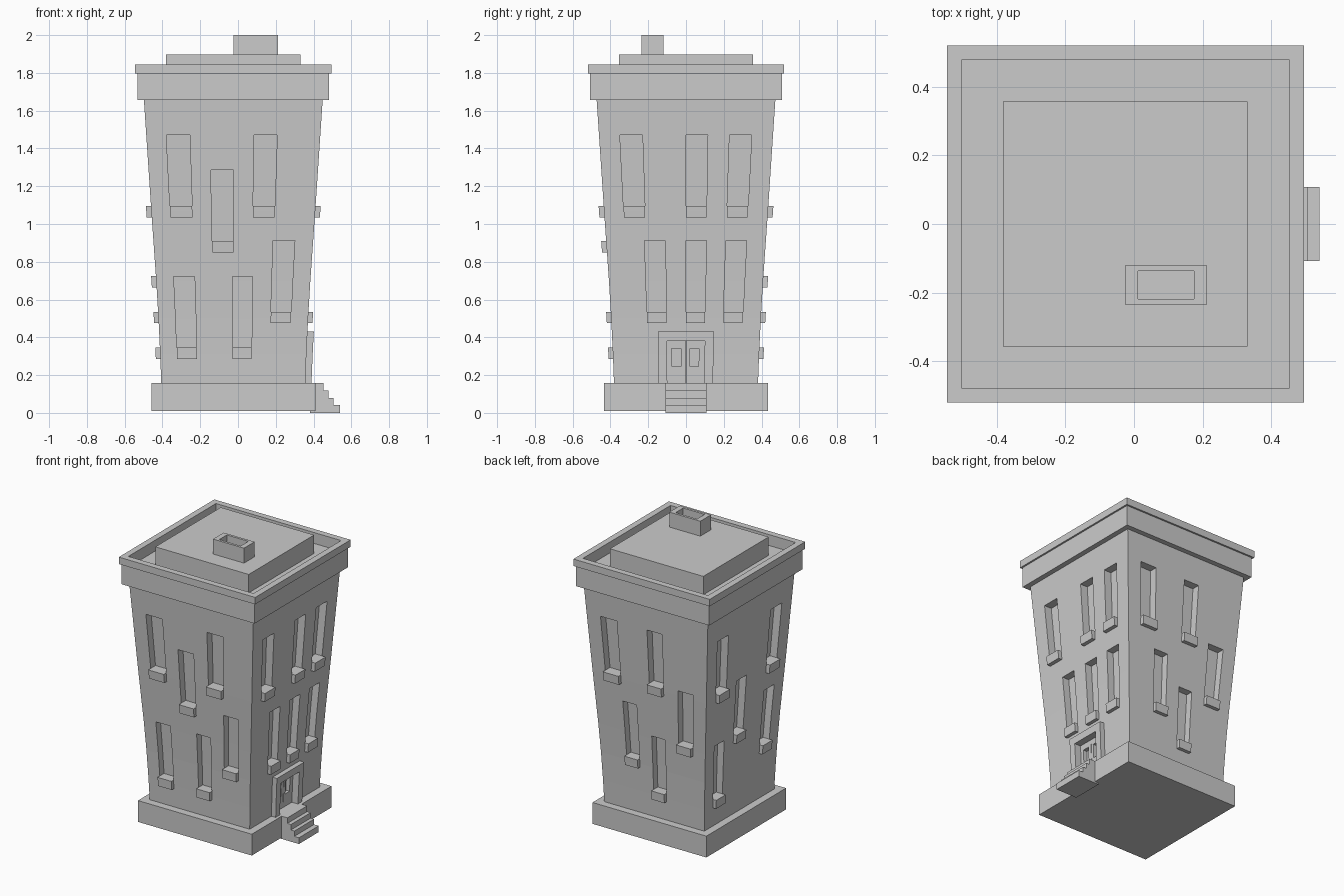
import bpy, bmesh
from mathutils import Matrix, Vector
from math import pi

if "Cube" in bpy.data.objects:
    bpy.data.objects.remove(bpy.data.objects["Cube"])

CX = -0.025          # building axis
R = 0.42             # reference half width of the walls before tapering
PROFILE = [(0.15, .381), (.31, .387), (.5, .396), (.7, .408), (1.07, .434), (1.70, .476)]


def half_width(z):
    for (z0, h0), (z1, h1) in zip(PROFILE, PROFILE[1:]):
        if z <= z1:
            break
    return h0 + (h1 - h0) * (z - z0) / (z1 - z0)


def add_object(name, bm):
    bmesh.ops.recalc_face_normals(bm, faces=bm.faces)
    me = bpy.data.meshes.new(name)
    bm.to_mesh(me)
    bm.free()
    ob = bpy.data.objects.new(name, me)
    bpy.context.collection.objects.link(ob)
    return ob


def boxes_bmesh(boxes):
    """Each box: (side, u0, u1, d0, d1, z0, z1); u runs along the wall, d out of it."""
    bm = bmesh.new()
    for side, u0, u1, d0, d1, z0, z1 in boxes:
        lo = Vector((u0 * R, -(R + d1), z0))
        hi = Vector((u1 * R, -(R + d0), z1))
        size = hi - lo
        m = (Matrix.Rotation(side * pi / 2, 4, 'Z') @ Matrix.Translation((lo + hi) / 2)
             @ Matrix.Diagonal((*size, 1)))
        bmesh.ops.create_cube(bm, size=1, matrix=m)
    return bm


def tapered(name, boxes, cuts=()):
    """Boxes minus cuts, flared outward along the wall profile."""
    ob = add_object(name, boxes_bmesh(boxes))
    if cuts:
        cutter = add_object("cutter", boxes_bmesh(cuts))
        cutter.hide_render = True
        mod = ob.modifiers.new("cut", 'BOOLEAN')
        mod.operation, mod.solver, mod.object = 'DIFFERENCE', 'EXACT', cutter
        dg = bpy.context.evaluated_depsgraph_get()
        me = bpy.data.meshes.new_from_object(ob.evaluated_get(dg))
        ob.modifiers.clear()
        ob.data = me
        bpy.data.objects.remove(cutter)
    bm = bmesh.new()
    bm.from_mesh(ob.data)
    for z, _ in PROFILE[1:-1]:
        bmesh.ops.bisect_plane(bm, geom=bm.verts[:] + bm.edges[:] + bm.faces[:],
                               plane_co=(0, 0, z), plane_no=(0, 0, 1))
    for v in bm.verts:
        f = half_width(v.co.z) / R
        v.co.x *= f
        v.co.y *= f
    bm.to_mesh(ob.data)
    bm.free()
    ob.location.x = CX
    return ob


def stack(name, rings, cx=CX, cy=0):
    """Rectangular rings (half x, half y, z) joined from first to last, both ends closed."""
    bm = bmesh.new()
    loops = [[bm.verts.new((cx + sx * hx, cy + sy * hy, z))
              for sx, sy in ((-1, -1), (1, -1), (1, 1), (-1, 1))] for hx, hy, z in rings]
    for a, b in zip(loops, loops[1:]):
        for i in range(4):
            j = (i + 1) % 4
            bm.faces.new((a[i], a[j], b[j], b[i]))
    bm.faces.new(loops[0])
    bm.faces.new(loops[-1])
    return add_object(name, bm)


# Windows per wall: start, end along the wall (-1..1), sill height
WINDOWS = [
    [(-.77, -.5, 1.065), (.24, .505, 1.065), (-.265, 0, .88),
     (.5, .77, .505), (-.77, -.5, .315), (-.01, .25, .315)],            # front
    [(-.76, -.5, 1.065), (0, .25, 1.065), (.5, .755, 1.065),
     (-.52, -.26, .505), (0, .255, .505), (.5, .76, .505)],             # right
    [(-.77, -.5, 1.065), (0, .25, 1.065), (.5, .77, .695),
     (-.5, -.25, .505), (0, .25, .315)],                                # back
    [(-.76, -.5, 1.065), (.5, .76, 1.065), (-.25, 0, .695),
     (.5, .76, .505), (-.76, -.5, .315)],                               # left
]

# Walls with window and door recesses
cuts = [(s, a, b, -.05, .1, z, z + .407) for s, wall in enumerate(WINDOWS) for a, b, z in wall]
cuts.append((1, -.26, .255, -.06, .1, .157, .38))
tapered("walls", [(0, -1, 1, -2 * R, 0, .15, 1.68)], cuts)

# Window sills
NAMES = ("front", "right", "back", "left")
for s, wall in enumerate(WINDOWS):
    for i, (a, b, z) in enumerate(wall):
        tapered(f"{NAMES[s]}_sill_{i + 1}", [(s, a, b, -.05, .026, z - .03, z + .03)])

# Door frame and two door leaves with panes
tapered("door_frame", [(1, -.38, .375, -.02, .036, .15, .43)],
        [(1, -.26, .255, -.1, .1, .1, .38)])
for name, a, b, p, q in (("left_door", -.26, -.004, -.195, -.07),
                         ("right_door", .004, .255, .052, .175)):
    tapered(name, [(1, a, b, -.058, -.015, .155, .381)],
            [(1, p, q, -.045, .1, .245, .34)])

# Plinth and entrance steps
stack("plinth", [(.434, .434, .01), (.434, .434, .157)])
outline = [(.38, 0), (.54, 0), (.54, .043), (.505, .043), (.505, .08),
           (.479, .08), (.479, .118), (.452, .118), (.452, .157), (.38, .157)]
bm = bmesh.new()
face = bm.faces.new([bm.verts.new((x, -.108, z)) for x, z in outline])
ext = bmesh.ops.extrude_face_region(bm, geom=[face], use_keep_orig=True)
bmesh.ops.translate(bm, vec=(0, .216, 0),
                    verts=[v for v in ext["geom"] if isinstance(v, bmesh.types.BMVert)])
add_object("steps", bm)

# Cornice with parapet, raised roof block and hollow chimney
stack("cornice", [(h, h, z) for h, z in ((.508, 1.657), (.508, 1.797), (.52, 1.797),
                                         (.52, 1.845), (.477, 1.845), (.477, 1.77))])
stack("roof_block", [(.356, .356, 1.75), (.356, .356, 1.897)])
stack("chimney", [(.118, .058, 1.88), (.118, .058, 2.0), (.082, .041, 2.0), (.082, .041, 1.93)],
      .093, -.178)
